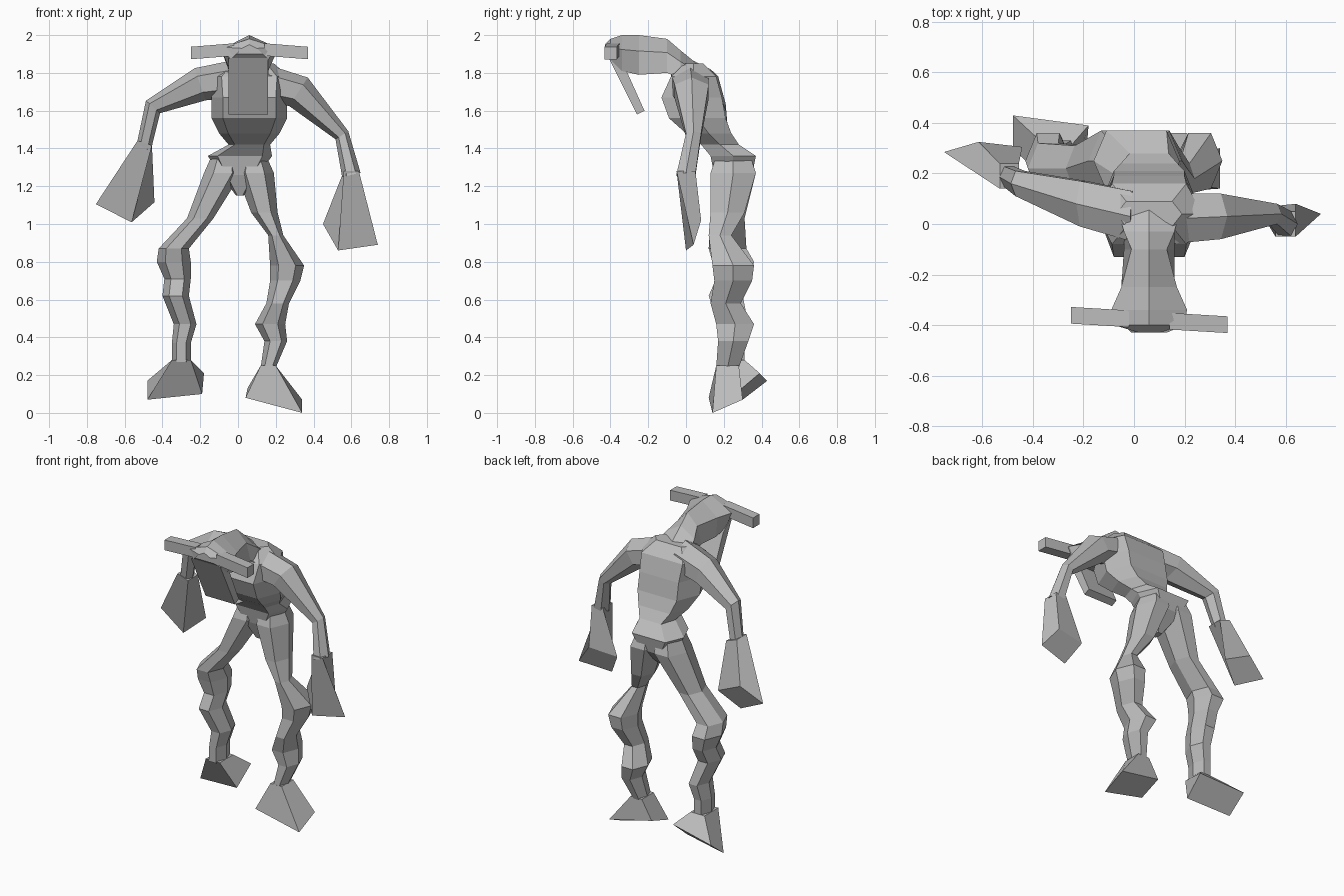
import bpy
import bmesh
from mathutils import Matrix, Vector

default_cube = bpy.data.objects.get("Cube")
if default_cube:
    bpy.data.objects.remove(default_cube, do_unlink=True)

# One plain grey clay for the whole body
clay = bpy.data.materials.new("grey_clay")
clay.use_nodes = True
grey = (0.5, 0.5, 0.5, 1)
clay.diffuse_color = grey
clay.node_tree.nodes["Principled BSDF"].inputs["Base Color"].default_value = grey

HEXAGON = ((1, 0), (.5, 1), (-.5, 1), (-1, 0), (-.5, -1), (.5, -1))
BROAD = [(u * 1.4 if v else u, v) for u, v in HEXAGON]
BOX = ((1, 1), (-1, 1), (-1, -1), (1, -1))
Y_AXIS = Vector((0, 1, 0))


def loft(name, rings):
    """Skin a row of equal-sized rings and cap both ends, flat shaded."""
    bm = bmesh.new()
    loops = [[bm.verts.new(point) for point in ring] for ring in rings]
    for lower, upper in zip(loops, loops[1:]):
        for i in range(len(lower)):
            bm.faces.new((lower[i - 1], lower[i], upper[i], upper[i - 1]))
    bm.faces.new(loops[0])
    bm.faces.new(loops[-1])
    bmesh.ops.recalc_face_normals(bm, faces=bm.faces)
    mesh = bpy.data.meshes.new(name)
    bm.to_mesh(mesh)
    bm.free()
    mesh.materials.append(clay)
    bpy.context.collection.objects.link(bpy.data.objects.new(name, mesh))


def section(centre, across, half_width, half_depth, shape=HEXAGON):
    """Flat outline spanned by the given direction and the y axis."""
    return [Vector(centre) + across * (u * half_width) + Y_AXIS * (v * half_depth)
            for u, v in shape]


def level(x, y, z, half_width, half_depth, shape=HEXAGON):
    """Horizontal outline."""
    return section((x, y, z), Vector((1, 0, 0)), half_width, half_depth, shape)


def tube(name, stations):
    """Limb whose outlines stay square to its path of points and radii."""
    points = [Vector(station[:3]) for station in stations]
    rings = []
    for i, point in enumerate(points):
        ahead = points[min(i + 1, len(points) - 1)]
        behind = points[max(i - 1, 0)]
        across = (ahead - behind).cross(Y_AXIS).normalized()
        rings.append(section(point, across, stations[i][-1], stations[i][-1]))
    loft(name, rings)


# Torso: height, half width, y centre and half depth from crotch to neck
torso = (
    (1.15, .02, .22, .03),
    (1.26, .1, .25, .1),
    (1.36, .17, .25, .12),
    (1.42, .11, .18, .1),
    (1.48, .16, .12, .12),
    (1.56, .2, .06, .15),
    (1.67, .2, .03, .16),
    (1.78, .21, .04, .12),
    (1.85, .13, .04, .05),
)
loft("torso", [level(.01 if z < 1.4 else .06, y, z, width, depth, BROAD)
               for z, width, y, depth in torso])


def leg(side, stations, sole):
    """Leg slightly deeper than wide, with a foot flaring to a tilted sole."""
    loft(side + "_leg", [level(x, y, z, radius, radius + .02)
                         for x, y, z, radius in stations])
    x, y, z, radius = stations[-1]
    ankle = level(x, y, z + .01, radius, radius + .02, BOX)
    loft(side + "_foot", [ankle, [Vector(corner) for corner in sole]])


# Legs: x, y, height and radius from hip to ankle
leg("left", (
    (.08, .25, 1.36, .07),
    (.09, .25, 1.27, .1),
    (.14, .22, 1.06, .07),
    (.2, .18, .94, .04),
    (.26, .25, .78, .09),
    (.25, .25, .7, .08),
    (.21, .21, .58, .06),
    (.17, .26, .47, .08),
    (.2, .25, .38, .06),
    (.16, .22, .24, .04),
), ((.34, .3, .07), (.05, .28, .13), (.04, .12, .08), (.34, .14, 0)))
leg("right", (
    (-.07, .25, 1.36, .07),
    (-.08, .25, 1.27, .1),
    (-.2, .22, 1.03, .07),
    (-.34, .22, .87, .08),
    (-.34, .25, .8, .09),
    (-.32, .25, .71, .07),
    (-.33, .21, .62, .07),
    (-.28, .25, .47, .06),
    (-.3, .24, .37, .05),
    (-.3, .24, .27, .05),
), ((-.18, .39, .21), (-.48, .43, .17), (-.48, .3, .07), (-.19, .26, .1)))

# Arms: x, y, height and radius from shoulder to wrist
tube("left_arm", (
    (.12, .02, 1.75, .1),
    (.32, .03, 1.7, .09),
    (.55, .04, 1.47, .04),
    (.6, 0, 1.26, .05),
))
tube("right_arm", (
    (0, .03, 1.77, .1),
    (-.2, .08, 1.74, .09),
    (-.45, .16, 1.62, .05),
    (-.5, .19, 1.4, .04),
))

# Wedge-shaped hand, modelled with the wrist at the origin
fingertips = ((.04, .08, -.24), (-.15, .06, -.26), (-.07, 0, -.4), (.14, .04, -.37))
hand_rings = [level(0, 0, .02, .04, .05, BOX), [Vector(p) for p in fingertips]]


def hand(name, wrist, side, swing):
    """Swing the hand outward, mirror it if needed and set it on the wrist."""
    turn = Matrix.Rotation(-swing, 3, "Y")
    mirror = Matrix.Diagonal((side, 1, 1))
    back = Y_AXIS * swing / 6
    loft(name, [[Vector(wrist) + back * i + mirror @ turn @ point for point in ring]
                for i, ring in enumerate(hand_rings)])


hand("left_hand", (.6, 0, 1.26), 1, 0)
hand("right_hand", (-.5, .19, 1.41), -1, .33)

# Head reaching forward: y, half width, underside and ridge heights
MIDDLE = .06
head = (
    (.08, .13, 1.74, 1.83),
    (-.03, .1, 1.77, 1.92),
    (-.1, .07, 1.8, 1.98),
    (-.25, .11, 1.79, 2),
    (-.34, .15, 1.81, 2),
    (-.4, .14, 1.87, 1.98),
    (-.43, .04, 1.9, 1.95),
)


def head_ring(y, half, low, top):
    """Upright outline with a ridge along the crown and a level underside."""
    brow = low + (top - low) * .6
    base = min(.1, half + .03)
    outline = ((0, top), (half, brow), (base, low), (-base, low), (-half, brow))
    return [Vector((MIDDLE + x, y, z)) for x, z in outline]


loft("head", [head_ring(*row) for row in head])

# Horns leaving each side of the brow, slightly turned
for side, name in ((1, "left_horn"), (-1, "right_horn")):
    rings = []
    for reach in (.08, .2, .31):
        offset = side * reach
        centre = Vector((MIDDLE + offset, -.38 - offset * .06, 1.93 - reach * .08))
        rings.append([centre + Vector((0, u, v)) * .033 for u, v in BOX])
    loft(name, rings)

# Long flat jaw hanging back under the head
jaw_profile = ((-.41, 1.88), (-.26, 1.58), (-.22, 1.6), (-.31, 1.8))
loft("jaw", [[Vector((MIDDLE + x, y, z)) for y, z in jaw_profile] for x in (-.11, .1)])
